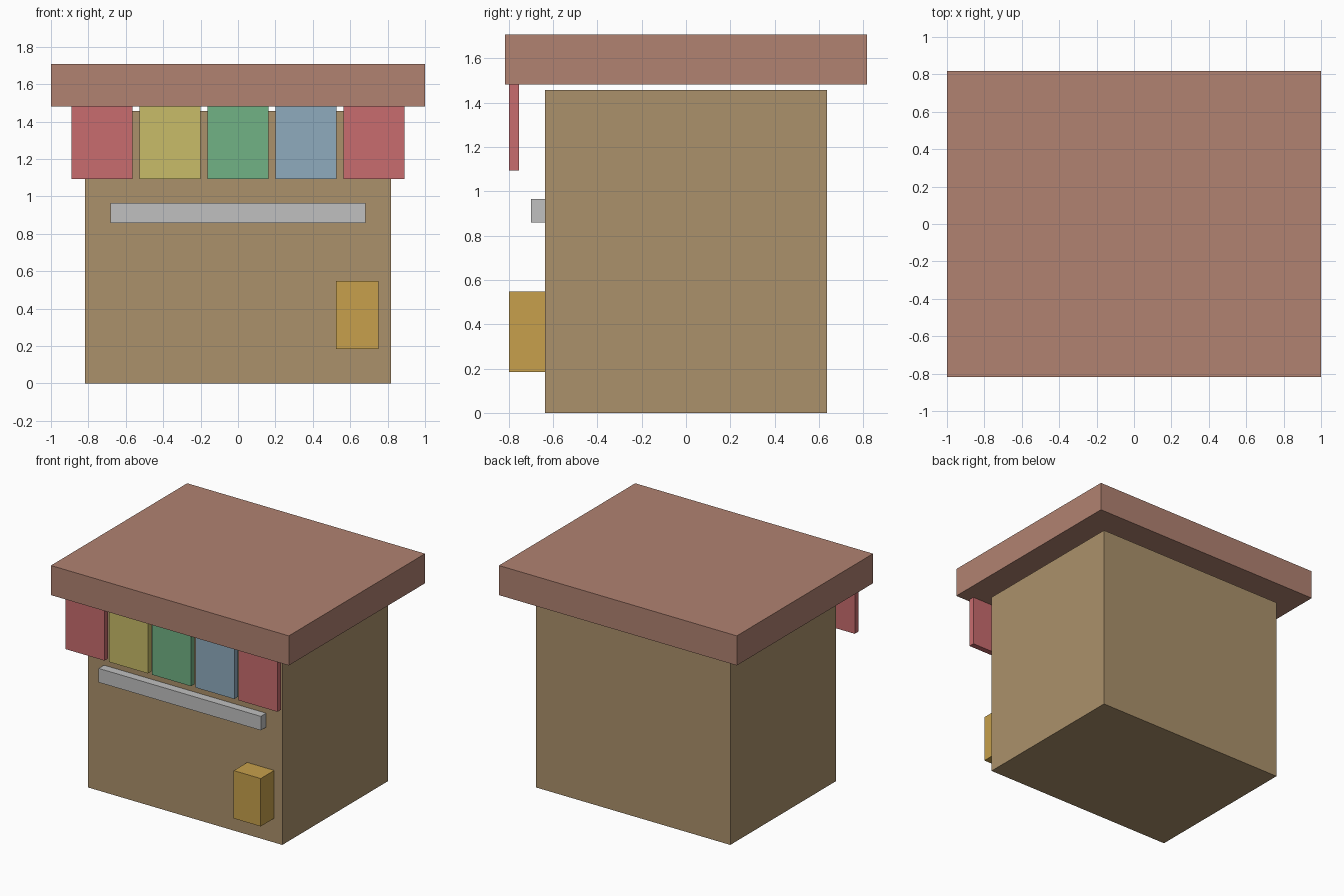
import bpy

# Remove the default cube
if "Cube" in bpy.data.objects:
    bpy.data.objects.remove(bpy.data.objects["Cube"], do_unlink=True)


def to_linear(c):
    c /= 255
    return c / 12.92 if c <= 0.04045 else ((c + 0.055) / 1.055) ** 2.4


def material(name, rgb):
    colour = [to_linear(c) for c in rgb] + [1]
    mat = bpy.data.materials.new(name)
    mat.use_nodes = True
    mat.diffuse_color = colour
    shader = next(n for n in mat.node_tree.nodes if n.type == "BSDF_PRINCIPLED")
    shader.inputs["Base Color"].default_value = colour
    return mat


def box(name, mat, x, y, z):
    """Box spanning the given (low, high) range on each axis."""
    spans = (x, y, z)
    bpy.ops.mesh.primitive_cube_add(size=1, location=[(a + b) / 2 for a, b in spans])
    obj = bpy.context.object
    obj.name = name
    obj.scale = [b - a for a, b in spans]
    bpy.ops.object.transform_apply(location=False, rotation=False, scale=True)
    obj.data.materials.append(mat)
    return obj


tan = material("tan_wall", (171, 145, 107))
clay = material("clay_roof", (177, 130, 113))
red = material("red_cloth", (200, 108, 110))
yellow = material("yellow_cloth", (200, 188, 104))
green = material("green_cloth", (113, 178, 133))
blue = material("blue_cloth", (143, 171, 190))
grey = material("grey_rail", (192, 192, 192))
amber = material("amber_box", (199, 160, 76))

# Main body and the overhanging roof slab, with a thin gap between them
FRONT = -0.636
box("body", tan, (-0.818, 0.818), (FRONT, -FRONT), (0, 1.457))
box("roof", clay, (-1, 1), (-0.818, 0.818), (1.482, 1.707))

# Row of hanging cloth panels under the front eave
for i, mat in enumerate((red, yellow, green, blue, red)):
    centre = (i - 2) * 0.3636
    box(f"awning_panel_{i + 1}", mat, (centre - 0.164, centre + 0.164),
        (-0.798, -0.754), (1.093, 1.482))

# Counter rail and small wall box on the front
box("counter_rail", grey, (-0.682, 0.682), (-0.7, FRONT), (0.859, 0.965))
box("wall_box", amber, (0.523, 0.75), (-0.798, FRONT), (0.184, 0.548))
